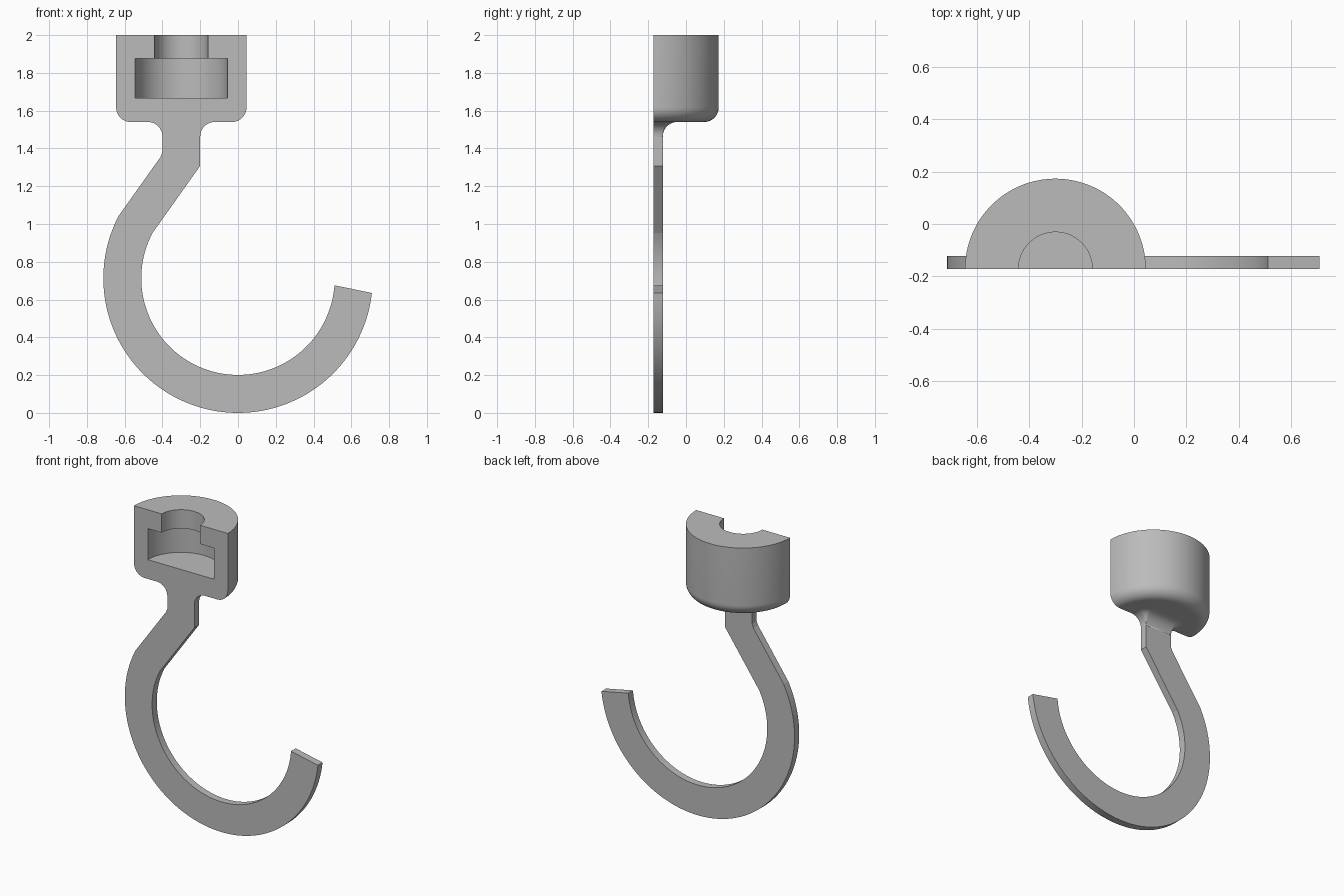
import bpy
import bmesh
from math import sin, cos, pi, radians
from mathutils import Vector

if "Cube" in bpy.data.objects:
    bpy.data.objects.remove(bpy.data.objects["Cube"], do_unlink=True)

FRONT = -0.172          # flat front plane
THICK = 0.049           # hook plate thickness
BACK = FRONT + THICK
AXIS = -0.3             # socket axis in x
LEFT, RIGHT = AXIS - 0.1, AXIS + 0.1
FILLET = 0.077
SOCKET_Z = 1.54
NECK_Z = SOCKET_Z - FILLET
STEPS = 14

grey = bpy.data.materials.new("plain grey")
grey.use_nodes = True
GREY = (0.5, 0.5, 0.5, 1)
grey.diffuse_color = GREY
grey.node_tree.nodes["Principled BSDF"].inputs["Base Color"].default_value = GREY


def finish(bm, name):
    bmesh.ops.remove_doubles(bm, verts=bm.verts, dist=1e-5)
    bmesh.ops.recalc_face_normals(bm, faces=bm.faces)
    mesh = bpy.data.meshes.new(name)
    bm.to_mesh(mesh)
    bm.free()
    mesh.materials.append(grey)
    obj = bpy.data.objects.new(name, mesh)
    bpy.context.collection.objects.link(obj)
    bpy.ops.object.select_all(action="DESELECT")
    obj.select_set(True)
    bpy.context.view_layer.objects.active = obj
    bpy.ops.object.shade_smooth_by_angle(angle=radians(8.5))
    return obj


def arc(cx, cy, r, start, end, steps):
    angles = [radians(start + (end - start) * i / steps) for i in range(steps + 1)]
    return [(cx + r * cos(a), cy + r * sin(a)) for a in angles]


# Half-round socket: stepped profile revolved half a turn, closed at the front
R = 0.345
profile = [(0, SOCKET_Z)]
profile += arc(R - FILLET, SOCKET_Z + FILLET, FILLET, -90, 0, STEPS)
profile += [(R, 2), (0.141, 2), (0.141, 1.875), (0.244, 1.875), (0.244, 1.668), (0, 1.668)]
bm = bmesh.new()
SEGMENTS = 64
rings = []
for i in range(SEGMENTS + 1):
    a = pi * i / SEGMENTS
    rings.append([bm.verts.new((AXIS + r * cos(a), FRONT + r * sin(a), z)) for r, z in profile])
for a, b in zip(rings, rings[1:]):
    for i in range(len(profile) - 1):
        bm.faces.new((a[i], a[i + 1], b[i + 1], b[i]))
bmesh.ops.dissolve_degenerate(bm, dist=1e-6, edges=bm.edges)
bmesh.ops.remove_doubles(bm, verts=bm.verts, dist=1e-5)
bmesh.ops.holes_fill(bm, edges=[e for e in bm.edges if e.is_boundary], sides=0)
finish(bm, "socket")

# Flared neck: neck section growing outwards along a quarter-round fillet
bm = bmesh.new()
rings = []
for i in range(STEPS + 1):
    t = pi / 2 * i / STEPS
    d = FILLET * (1 - cos(t))
    z = NECK_Z + FILLET * sin(t)
    outline = [(RIGHT + d, FRONT)]
    outline += arc(RIGHT, BACK, d, 0, 90, STEPS) + arc(LEFT, BACK, d, 90, 180, STEPS)
    outline += [(LEFT - d, FRONT)]
    rings.append([bm.verts.new((x, y, z)) for x, y in outline])
for a, b in zip(rings, rings[1:]):
    for i in range(len(a) - 1):
        bm.faces.new((a[i], a[i + 1], b[i + 1], b[i]))
bm.faces.new([r[0] for r in rings] + [r[-1] for r in reversed(rings)])
bmesh.ops.dissolve_degenerate(bm, dist=1e-6, edges=bm.edges)
finish(bm, "neck_fillet")

# Flat hook: shank, slanted arm and open ring
CENTRE_Z = 0.713
outline = [(RIGHT, NECK_Z), (LEFT, NECK_Z), (LEFT, 1.38), (LEFT - 0.01, 1.355)]
outline += arc(0, CENTRE_Z, 0.713, 152.5, 353.7, 90)
outline += arc(0, CENTRE_Z, 0.512, 355.8, 152, 90)
outline += [(RIGHT, 1.308)]
bm = bmesh.new()
face = bm.faces.new([bm.verts.new((x, FRONT, z)) for x, z in outline])
new = bmesh.ops.extrude_face_region(bm, geom=[face], use_keep_orig=True)["geom"]
verts = [v for v in new if isinstance(v, bmesh.types.BMVert)]
bmesh.ops.translate(bm, vec=Vector((0, THICK, 0)), verts=verts)
finish(bm, "hook")
